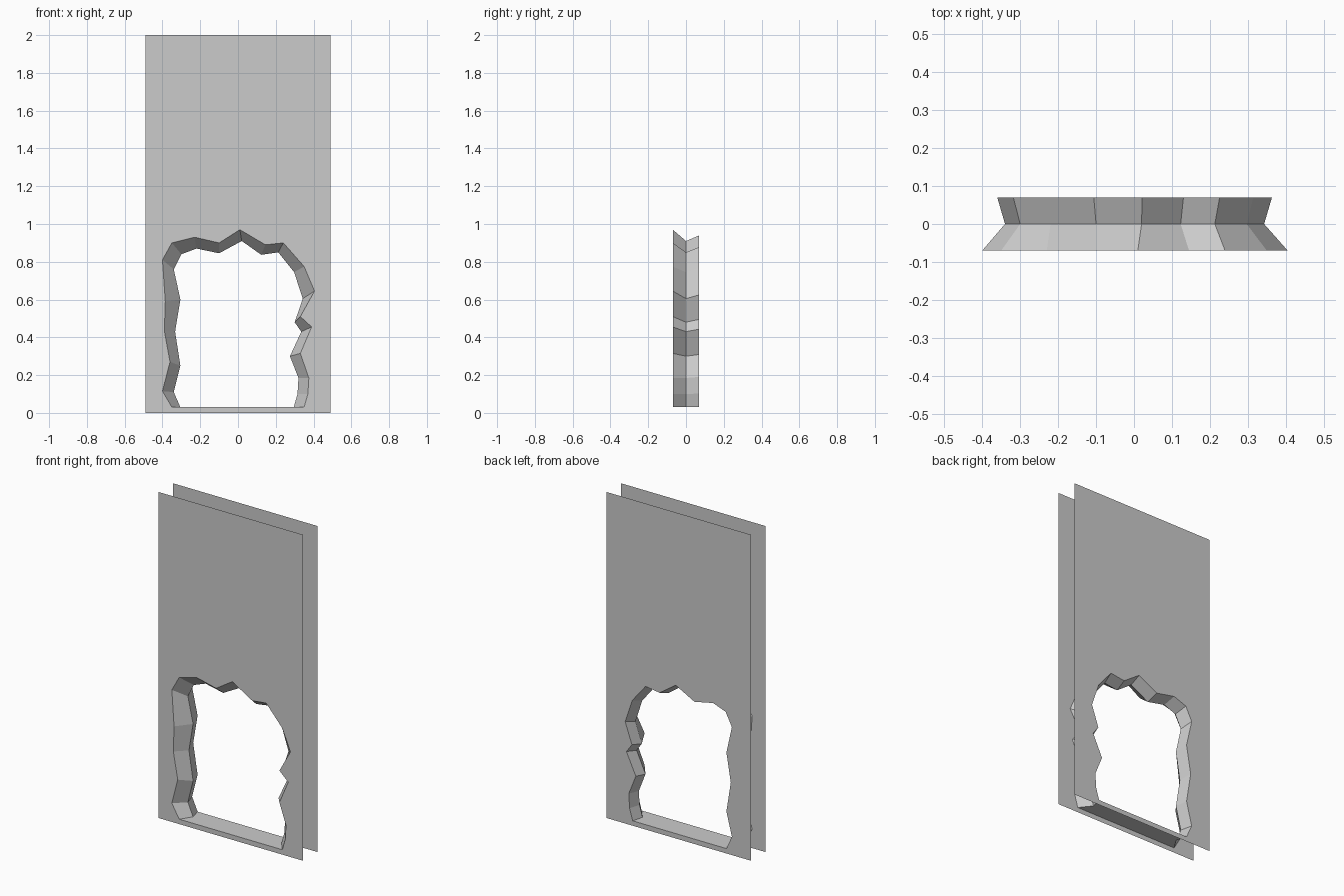
import bpy, bmesh

if "Cube" in bpy.data.objects:
    bpy.data.objects.remove(bpy.data.objects["Cube"])

HALF_W, HEIGHT, HALF_D = 0.49, 2.0, 0.07

# Jagged opening: (x, z) outline on the front face, clockwise from bottom left
FRONT = [(-.35, .03), (-.40, .115), (-.36, .27), (-.39, .435), (-.385, .59),
         (-.40, .81), (-.35, .90), (-.23, .93), (-.10, .90), (.01, .97),
         (.145, .89), (.24, .90), (.35, .775), (.405, .645), (.33, .51),
         (.39, .455), (.33, .315), (.375, .185), (.37, .10), (.35, .03)]

# Narrower outline halfway through the wall
MIDDLE = [(-.305, .03), (-.34, .11), (-.305, .25), (-.333, .43), (-.305, .60),
          (-.34, .76), (-.30, .84), (-.22, .87), (-.10, .845), (.02, .91),
          (.123, .837), (.213, .85), (.297, .745), (.343, .605), (.30, .48),
          (.335, .43), (.275, .30), (.32, .185), (.315, .10), (.295, .03)]

# Back outline flares out slightly again
BACK = [(x * 1.06, .03 + (z - .03) * 1.034) for x, z in MIDDLE]


def finish(bm, name):
    mesh = bpy.data.meshes.new(name)
    bm.to_mesh(mesh)
    bm.free()
    obj = bpy.data.objects.new(name, mesh)
    bpy.context.collection.objects.link(obj)
    return obj


def add_ring(bm, points, y):
    return [bm.verts.new((x, y, z)) for x, z in points]


def wall_panel(name, hole, y, facing):
    """Thin sheet with the jagged hole cut out of it."""
    bm = bmesh.new()
    border = [(-HALF_W, 0), (-HALF_W, HEIGHT), (HALF_W, HEIGHT), (HALF_W, 0)]
    edges = []
    for outline in (border, hole):
        ring = add_ring(bm, outline, y)
        edges += [bm.edges.new((a, b)) for a, b in zip(ring, ring[1:] + ring[:1])]
    bmesh.ops.triangle_fill(bm, edges=edges, use_beauty=True, normal=(0, facing, 0))
    bm.normal_update()
    for f in bm.faces:
        if f.normal.y * facing < 0:
            f.normal_flip()
    return finish(bm, name)


# Front and back wall sheets
wall_panel("front_wall", FRONT, -HALF_D, -1)
wall_panel("back_wall", BACK, HALF_D, 1)

# Broken inner edge joining the two sheets, normals facing the opening
bm = bmesh.new()
rings = [add_ring(bm, p, y) for p, y in ((FRONT, -HALF_D), (MIDDLE, 0), (BACK, HALF_D))]
for near, far in zip(rings, rings[1:]):
    for i in range(len(near)):
        j = (i + 1) % len(near)
        bm.faces.new((near[i], near[j], far[j], far[i]))
bm.normal_update()
floor = min(bm.faces, key=lambda f: f.calc_center_median().z)
if floor.normal.z < 0:
    bmesh.ops.reverse_faces(bm, faces=bm.faces[:])
finish(bm, "broken_hole_edge")
